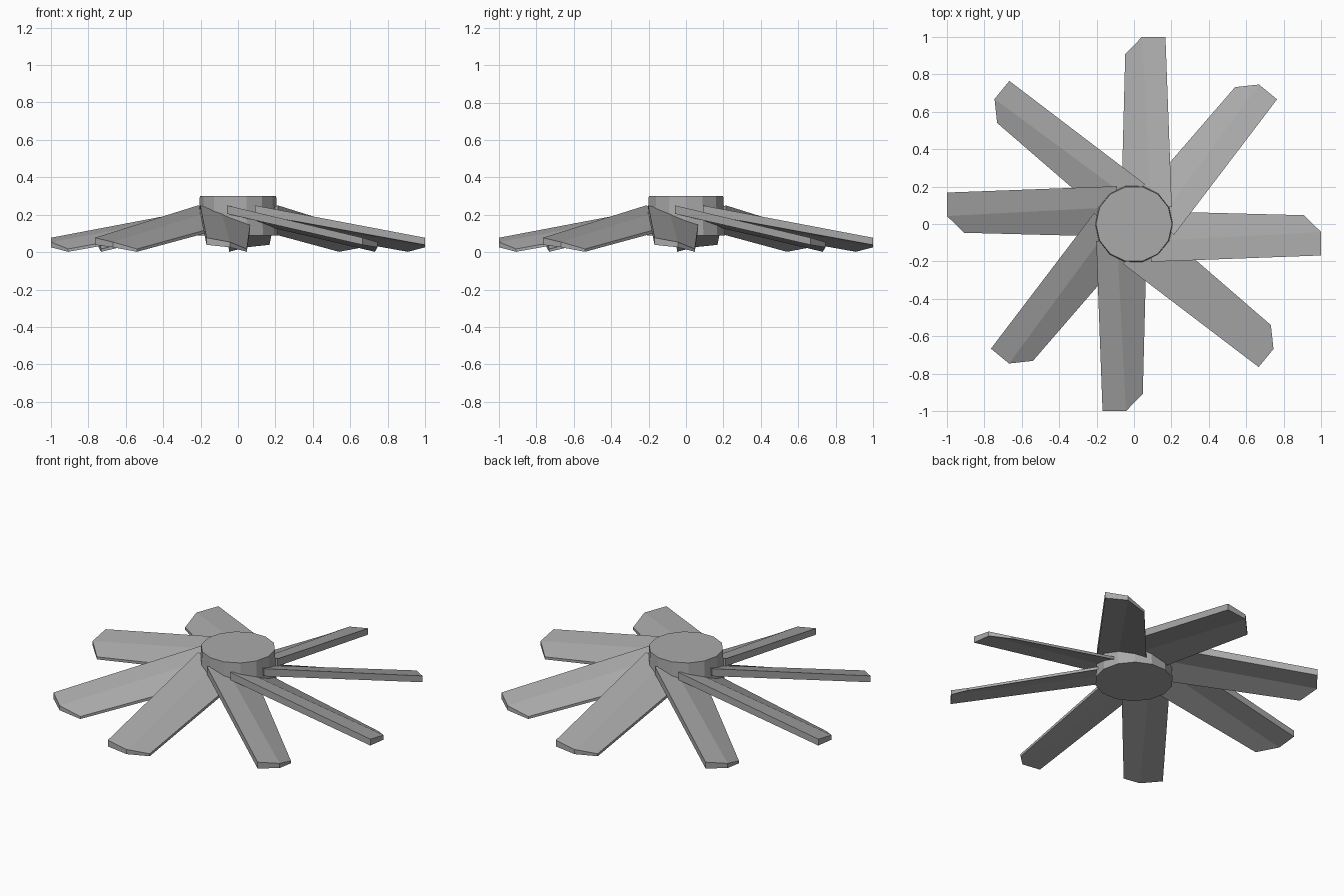
import bpy, bmesh, math
from mathutils import Matrix, Vector

cube = bpy.data.objects.get("Cube")
if cube:
    bpy.data.objects.remove(cube)

grey = bpy.data.materials.new("grey_metal")
grey.use_nodes = True
colour = (0.4, 0.4, 0.4, 1)
grey.diffuse_color = colour
grey.node_tree.nodes["Principled BSDF"].inputs["Base Color"].default_value = colour


def finish(bm, name):
    bmesh.ops.recalc_face_normals(bm, faces=bm.faces[:])
    mesh = bpy.data.meshes.new(name)
    bm.to_mesh(mesh)
    bm.free()
    mesh.materials.append(grey)
    obj = bpy.data.objects.new(name, mesh)
    bpy.context.collection.objects.link(obj)
    return obj


# Hub: faceted drum, slightly wider at the base
bm = bmesh.new()
bmesh.ops.create_cone(bm, cap_ends=True, segments=14, radius1=0.214, radius2=0.204,
                      depth=0.21, matrix=Matrix.Translation((0, 0, 0.195))
                      @ Matrix.Rotation(math.pi / 2, 4, "Z"))
finish(bm, "hub")

# Blade sections across the chord: (leading, crease, trailing) as (r, v, top, thickness)
ROOT = [(0.09, -0.202, 0.25, 0.045), (0.09, -0.09, 0.222, 0.035), (0.09, 0.068, 0.165, 0.018)]
TIP = [(1.0, -0.168, 0.077, 0.038), (1.0, -0.043, 0.054, 0.028), (0.908, 0.047, 0.017, 0.015)]


def blade(name, angle):
    bm = bmesh.new()
    rings = []
    for section in (ROOT, TIP):
        upper = [Vector((r, v, z)) for r, v, z, t in section]
        lower = [Vector((r, v, max(z - t, 0))) for r, v, z, t in reversed(section)]
        rings.append([bm.verts.new(p) for p in upper + lower])
    root, tip = rings
    for i in range(len(root)):
        j = (i + 1) % len(root)
        bm.faces.new((root[i], root[j], tip[j], tip[i]))
    # End caps, split at the crease
    for ring in rings:
        bm.faces.new((ring[0], ring[1], ring[4], ring[5]))
        bm.faces.new((ring[1], ring[2], ring[3], ring[4]))
    bmesh.ops.rotate(bm, verts=bm.verts[:], cent=(0, 0, 0),
                     matrix=Matrix.Rotation(math.radians(angle), 3, "Z"))
    finish(bm, name)


# Two sets of four blades, the second set advanced slightly past the diagonal
for k in range(4):
    blade(f"main_blade_{k + 1}", 90 * k)
    blade(f"diagonal_blade_{k + 1}", 90 * k + 50.6)
